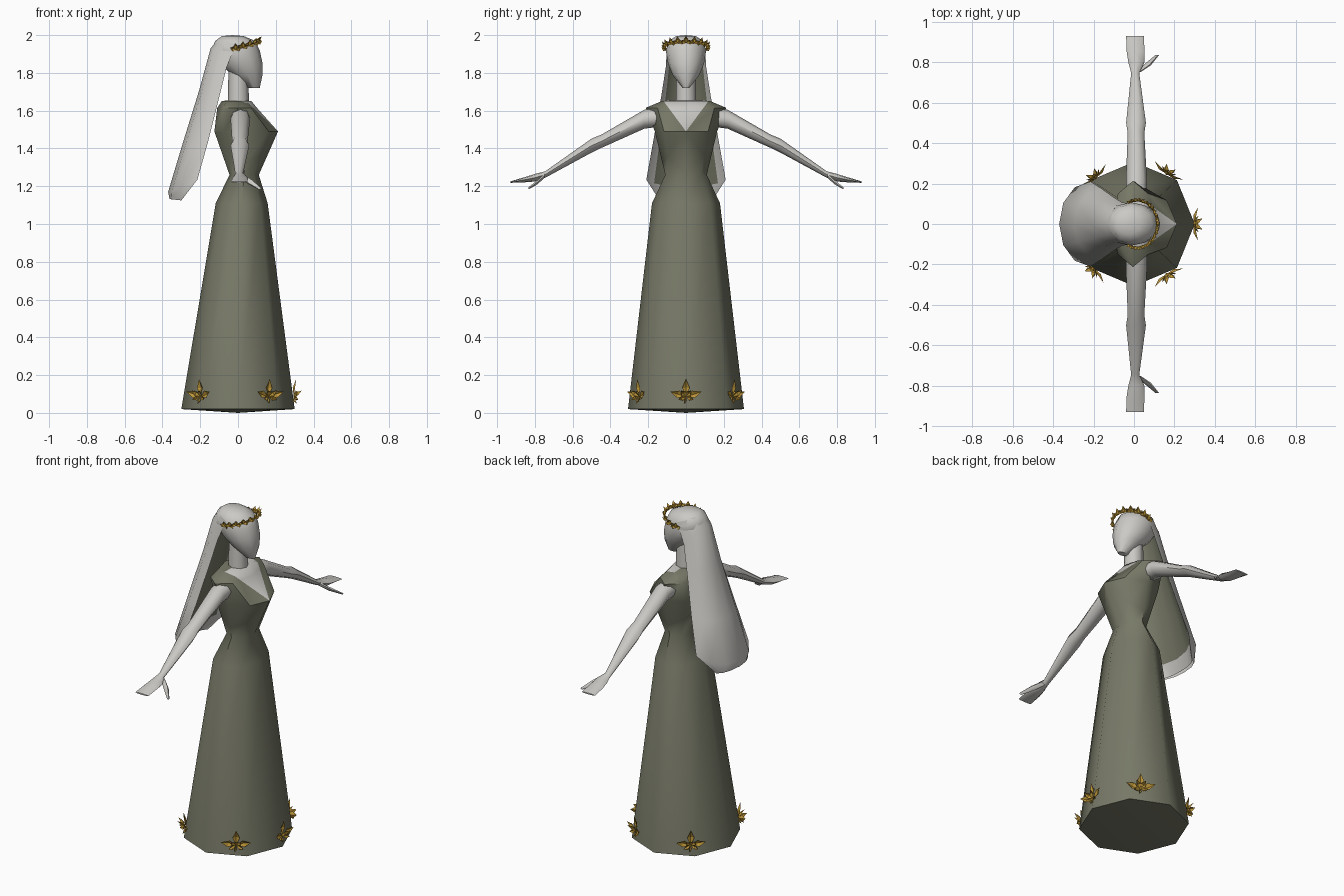
import bpy, bmesh, math
from mathutils import Vector, Matrix

if "Cube" in bpy.data.objects:
    bpy.data.objects.remove(bpy.data.objects["Cube"])


def material(name, rgb):
    m = bpy.data.materials.new(name)
    m.diffuse_color = (*rgb, 1)
    m.use_nodes = True
    m.node_tree.nodes["Principled BSDF"].inputs["Base Color"].default_value = m.diffuse_color
    return m


PALE = material("pale stone", (0.60, 0.59, 0.56))
OLIVE = material("olive cloth", (0.185, 0.19, 0.135))
GOLD = material("gold leaf", (0.50, 0.30, 0.04))


def finish(bm, name, mats, angle=50, normals=True):
    if normals:
        bmesh.ops.recalc_face_normals(bm, faces=bm.faces)
    me = bpy.data.meshes.new(name)
    bm.to_mesh(me)
    bm.free()
    for m in mats:
        me.materials.append(m)
    ob = bpy.data.objects.new(name, me)
    bpy.context.collection.objects.link(ob)
    bpy.ops.object.select_all(action='DESELECT')
    ob.select_set(True)
    bpy.context.view_layer.objects.active = ob
    if angle:
        bpy.ops.object.shade_smooth_by_angle(angle=math.radians(angle))
    return ob


def loft(bm, rings, start=None, end=None):
    """Skin closed rings of points; close each end with a fan to a point."""
    rows = [[bm.verts.new(p) for p in r] for r in rings]
    n = len(rows[0])
    for a, b in zip(rows, rows[1:]):
        for i in range(n):
            j = (i + 1) % n
            bm.faces.new((a[i], a[j], b[j], b[i]))
    for row, tip in ((rows[0], start), (rows[-1], end)):
        if tip:
            c = bm.verts.new(tip)
            for i in range(n):
                bm.faces.new((row[i], row[(i + 1) % n], c))


def level_ring(z, back, front, ry, n):
    cx, rx = (back + front) / 2, (front - back) / 2
    return [(cx + rx * math.cos(t), ry * math.sin(t), z)
            for t in (2 * math.pi * i / n for i in range(n))]


# dress: eight-sided gown with the neckline cut in as a V
bm = bmesh.new()
gown = [(0.02, -0.30, 0.30, 0.307), (1.11, -0.118, 0.157, 0.18),
        (1.26, -0.045, 0.11, 0.11), (1.49, -0.125, 0.212, 0.165),
        (1.615, -0.11, 0.10, 0.213), (1.652, -0.085, 0.07, 0.125)]
loft(bm, [level_ring(*g, 8) for g in gown], (0, 0, 0), (0, 0, 1.655))
for s in (1, -1):
    bmesh.ops.bisect_plane(bm, geom=bm.verts[:] + bm.edges[:] + bm.faces[:],
                           plane_co=(0, 0, 1.49), plane_no=(0, s, -0.74))
for f in bm.faces:
    c = f.calc_center_median()
    if c.x > 0 and abs(c.y) < (c.z - 1.49) * 0.74:
        f.material_index = 1
finish(bm, "dress", [OLIVE, PALE])

# neck
bm = bmesh.new()
loft(bm, [level_ring(1.60, -0.055, 0.06, 0.055, 8), level_ring(1.84, -0.05, 0.052, 0.05, 8)])
finish(bm, "neck", [PALE])

# head, narrowing to the chin
bm = bmesh.new()
skull = [(1.72, 0.05, 0.115, 0.018), (1.79, -0.03, 0.13, 0.072),
         (1.85, -0.10, 0.13, 0.096), (1.92, -0.142, 0.115, 0.107),
         (1.97, -0.12, 0.09, 0.09), (1.995, -0.085, 0.03, 0.052)]
loft(bm, [level_ring(*h, 12) for h in skull], (0.085, 0, 1.72), (-0.03, 0, 2.0))
finish(bm, "head", [PALE])

# long hair: hollow crescent sections (back x, back z, edge x, edge z, half width)
bm = bmesh.new()
locks = [(-0.10, 1.985, -0.01, 1.95, 0.10), (-0.145, 1.93, -0.06, 1.83, 0.107),
         (-0.205, 1.71, -0.10, 1.67, 0.132), (-0.295, 1.42, -0.16, 1.43, 0.175),
         (-0.37, 1.17, -0.215, 1.235, 0.21), (-0.362, 1.132, -0.30, 1.125, 0.14)]
rings = []
for bx, bz, ex, ez, w in locks:
    ring = []
    for k in range(7):
        t = math.pi * (k / 6 - 0.5)
        c = math.cos(t)
        ring.append((ex + (bx - ex) * c, w * math.sin(t), ez + (bz - ez) * c))
    for k in (5, 4, 3, 2, 1):
        t = math.pi * (k / 6 - 0.5)
        c = math.cos(t) * 0.6
        ring.append((ex + (bx - ex) * c, w * 0.93 * math.sin(t), ez + (bz - ez) * c))
    rings.append(ring)
loft(bm, rings)
bm.faces.ensure_lookup_table()
for i, f in enumerate(bm.faces):          # shaded inner strip of the hair
    if i % 12 in (7, 8, 9, 10) and 1 <= i // 12 <= 3:
        f.material_index = 1
finish(bm, "hair", [PALE, OLIVE])

# arms with mitten hands: (y, z, centre x, half width, half thickness)
arm = [(0.10, 1.57, 0.012, 0.05, 0.05), (0.22, 1.555, 0.012, 0.052, 0.05),
       (0.45, 1.437, 0.010, 0.041, 0.035), (0.50, 1.415, 0.010, 0.049, 0.037),
       (0.745, 1.262, 0.006, 0.020, 0.017), (0.80, 1.245, 0.012, 0.040, 0.02),
       (0.85, 1.235, 0.008, 0.044, 0.014), (0.93, 1.222, 0.005, 0.044, 0.004)]
thumb = [(0.75, 1.255, 0.018, 0.014, 0.012), (0.785, 1.222, 0.065, 0.019, 0.013),
         (0.835, 1.188, 0.115, 0.009, 0.006)]


def limb(bm, parts, side, n):
    rings = [[(cx + rx * math.cos(2 * math.pi * i / n), side * y,
               z + rz * math.sin(2 * math.pi * i / n)) for i in range(n)]
             for y, z, cx, rx, rz in parts]
    ends = [(p[2], side * p[0], p[1]) for p in (parts[0], parts[-1])]
    loft(bm, rings, *ends)


for side, label in ((1, "left"), (-1, "right")):
    bm = bmesh.new()
    limb(bm, arm, side, 8)
    limb(bm, thumb, side, 6)
    finish(bm, label + "_arm", [PALE])


def petal(bm, frame, turn, length, width, lean):
    """Folded leaf; local x is outward, y sideways, z up."""
    m = frame @ Matrix.Rotation(turn, 4, 'X') @ Matrix.Rotation(lean, 4, 'Y')
    pts = [(0, 0, 0), (0, width, 0.5), (0, 0, 1), (0, -width, 0.5), (-0.012, 0, 0.5)]
    v = [bm.verts.new(m @ Vector((x, y, z * length))) for x, y, z in pts]
    for a, b in ((0, 1), (1, 2), (2, 3), (3, 0)):
        bm.faces.new((v[a], v[b], v[4]))


# gold flowers around the hem
bm = bmesh.new()
for deg in (0, 57, -57, 130, -132):
    a = math.radians(deg)
    frame = Matrix.Rotation(a, 4, 'Z') @ Matrix.Translation((0.295, 0, 0.085))
    for turn, length, width, lean in ((0, 0.095, 0.02, 8), (38, 0.06, 0.016, 45),
                                      (-38, 0.06, 0.016, 45), (72, 0.09, 0.02, 14),
                                      (-72, 0.09, 0.02, 14), (110, 0.05, 0.012, 30),
                                      (-110, 0.05, 0.012, 30), (170, 0.04, 0.007, 25)):
        petal(bm, frame, math.radians(turn), length, width, math.radians(lean))
finish(bm, "hem_flowers", [GOLD], 0, False)

# gold leaf wreath, rising toward the brow
bm = bmesh.new()
for k in range(-5, 6):
    a = math.radians(k * 21)
    pos = (0.015 + 0.095 * math.cos(a), 0.112 * math.sin(a), 1.928 + 0.03 * math.cos(a))
    frame = Matrix.Translation(pos) @ Matrix.Rotation(a, 4, 'Z')
    for turn, length in ((0, 0.04), (65, 0.034), (-65, 0.034)):
        petal(bm, frame, math.radians(turn), length, 0.013, math.radians(25))
finish(bm, "leaf_wreath", [GOLD], 0, False)
